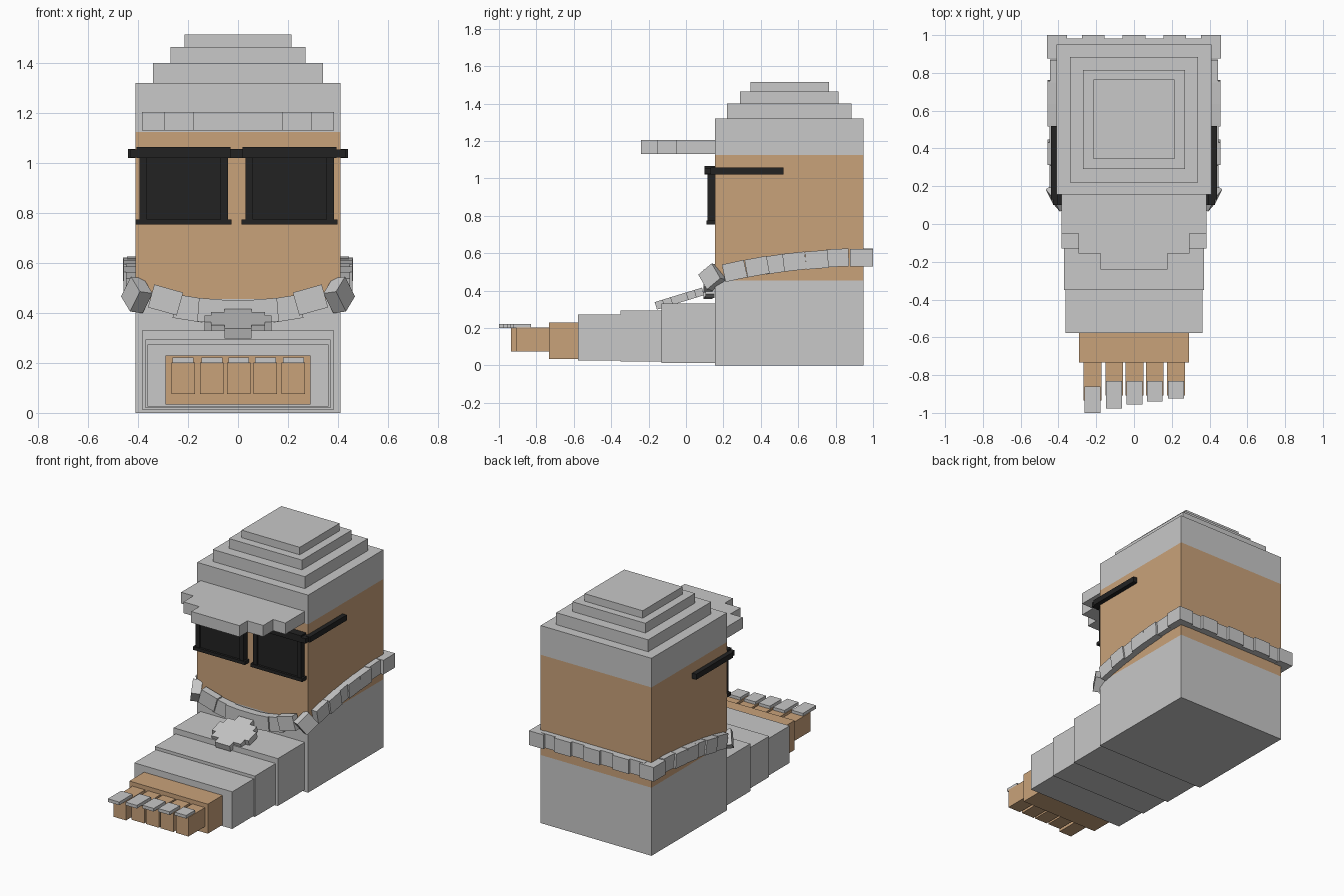
import bpy, bmesh, math
from mathutils import Vector, Matrix

if "Cube" in bpy.data.objects:
    bpy.data.objects.remove(bpy.data.objects["Cube"])


def material(name, rgb):
    m = bpy.data.materials.new(name)
    m.diffuse_color = (*rgb, 1)
    m.use_nodes = True
    m.node_tree.nodes["Principled BSDF"].inputs["Base Color"].default_value = m.diffuse_color
    return m


GREY = material("light_grey", (0.58, 0.58, 0.58))
TAN = material("skin_tan", (0.584, 0.361, 0.195))
BLACK = material("black", (0.016, 0.016, 0.016))


def finish(name, bm, *mats):
    bmesh.ops.recalc_face_normals(bm, faces=bm.faces)
    me = bpy.data.meshes.new(name)
    bm.to_mesh(me)
    bm.free()
    for m in mats:
        me.materials.append(m)
    ob = bpy.data.objects.new(name, me)
    bpy.context.collection.objects.link(ob)
    return ob


def add_box(bm, x, y, z):
    """Box from (min, max) ranges."""
    c = [(r[0] + r[1]) / 2 for r in (x, y, z)]
    s = [r[1] - r[0] for r in (x, y, z)]
    bmesh.ops.create_cube(bm, size=1, matrix=Matrix.Translation(c) @ Matrix.Diagonal((*s, 1)))


def box(name, mat, x, y, z):
    bm = bmesh.new()
    add_box(bm, x, y, z)
    return finish(name, bm, mat)


def plate(name, mat, outline, z0, z1):
    """Extrude a flat outline upward."""
    bm = bmesh.new()
    face = bm.faces.new([bm.verts.new((x, y, z0)) for x, y in outline])
    res = bmesh.ops.extrude_face_region(bm, geom=[face])
    top = [v for v in res["geom"] if isinstance(v, bmesh.types.BMVert)]
    bmesh.ops.translate(bm, verts=top, vec=(0, 0, z1 - z0))
    return finish(name, bm, mat)


# Head and torso block: grey shirt, tan face, grey cap band
bm = bmesh.new()
add_box(bm, (-.41, .41), (.155, .95), (0, 1.32))
for cut in (.455, 1.125):
    bmesh.ops.bisect_plane(bm, geom=bm.verts[:] + bm.edges[:] + bm.faces[:],
                           plane_co=(0, 0, cut), plane_no=(0, 0, 1))
for f in bm.faces:
    f.material_index = int(.455 < f.calc_center_median().z < 1.125)
finish("body", bm, GREY, TAN)

# Stepped crown of the cap
for i, (hx, y0, y1, z0, z1) in enumerate([(.34, .22, .885, 1.32, 1.40),
                                          (.27, .29, .815, 1.40, 1.465),
                                          (.215, .345, .765, 1.465, 1.515)]):
    box(f"cap_step_{i + 1}", GREY, (-hx, hx), (y0, y1), (z0, z1))

# Cap brim
half = [(.385, .155), (.385, -.05), (.295, -.05), (.295, -.155), (.178, -.155), (.178, -.24)]
plate("cap_brim", GREY, half + [(-x, y) for x, y in reversed(half)], 1.13, 1.205)

# Trouser leg segments and foot
for i, (hx, y0, y1, z0, z1) in enumerate([(.385, -.13, .155, .013, .33),
                                          (.37, -.35, -.13, .02, .293),
                                          (.362, -.578, -.35, .025, .273)]):
    box(f"leg_segment_{i + 1}", GREY, (-hx, hx), (y0, y1), (z0, z1))
box("foot", TAN, (-.29, .29), (-.733, -.578), (.033, .23))

# Toes and nails
for i, (x, tip, n0, n1) in enumerate([(-.22, -.935, -.86, -1.0), (-.105, -.907, -.83, -.978),
                                      (.003, -.907, -.83, -.955), (.11, -.907, -.83, -.94),
                                      (.222, -.907, -.83, -.925)]):
    box(f"toe_{i + 1}", TAN, (x - .047, x + .047), (tip, -.733), (.075, .202))
    box(f"toenail_{i + 1}", GREY, (x - .042, x + .042), (n1, n0), (.2, .221))

# Sunglasses: frame bars, recessed lenses, bridge and temples
for side, x0, x1 in (("left", -.395, -.04), ("right", .03, .385)):
    box(f"lens_{side}", BLACK, (x0 + .03, x1 - .03), (.125, .155), (.775, 1.02))
    bm = bmesh.new()
    add_box(bm, (x0 - .012, x1 + .01), (.1, .155), (1.02, 1.065))
    add_box(bm, (x0 - .015, x1 + .013), (.11, .155), (.753, .775))
    add_box(bm, (x0, x0 + .03), (.115, .155), (.775, 1.02))
    add_box(bm, (x1 - .03, x1), (.115, .155), (.775, 1.02))
    finish(f"frame_{side}", bm, BLACK)
for side, s in (("left", -1), ("right", 1)):
    box(f"temple_{side}", BLACK, sorted((s * .41, s * .44)), (.13, .52), (1.02, 1.057))
    box(f"hinge_{side}", BLACK, sorted((s * .39, s * .43)), (.1, .155), (1.022, 1.055))
box("glasses_bridge", BLACK, (-.035, .025), (.11, .155), (1.02, 1.057))


# Chain of block links round the neck
def link(bm, c, along, out, size=(.12, .05, .095)):
    a = Vector(along).normalized()
    o = Vector(out)
    o = (o - a * o.dot(a)).normalized()
    rot = Matrix((a, o, a.cross(o))).transposed().to_4x4()
    bmesh.ops.create_cube(bm, size=1, matrix=Matrix.Translation(c) @ rot @ Matrix.Diagonal((*size, 1)))


bm = bmesh.new()
sides = [(.26, .505), (.38, .528), (.48, .542), (.58, .555), (.70, .565), (.81, .575)]
for s in (-1, 1):
    for i, (y, z) in enumerate(sides):
        x = .433 if i % 2 else .423
        if i >= 4:
            x = .433 if i == 4 else .42
        link(bm, (s * x, y, z), (0, 1, .22 - .035 * i), (s, 0, 0))
    link(bm, (s * .405, .14, .472), (s * .3, .6, .5), (s * .7, -.6, 0), (.1, .06, .1))
    link(bm, (s * .408, .938, .575), (0, 1, 0), (s, 0, 0), (.124, .106, .095))
    # front links sag towards the pendant
    for i, (x, z, slope) in enumerate([(.29, .452, .28), (.195, .418, .16), (.1, .408, .08)]):
        link(bm, (s * x, .128 if i % 2 else .118, z), (s, 0, slope), (0, -1, 0))
    for i, x in enumerate((.11, .215, .32)):
        link(bm, (s * x, .975 if i == 1 else .958, .577), (s, 0, 0), (0, 1, 0))
link(bm, (0, .118, .405), (1, 0, 0), (0, -1, 0))
link(bm, (0, .975, .577), (1, 0, 0), (0, 1, 0))
finish("neck_chain", bm, GREY)

# Stepped round pendant lying on the leg
q = [(.135, .045), (.108, .045), (.108, .09), (.055, .09), (.055, .132)]
outline = (q + [(-x, y) for x, y in reversed(q)]
           + [(-x, -y) for x, y in q] + [(x, -y) for x, y in reversed(q)])
pendant = plate("pendant", GREY, outline, -.021, .021)
pendant.location = (0, -.035, .357)
pendant.rotation_euler = (math.radians(17), 0, 0)
